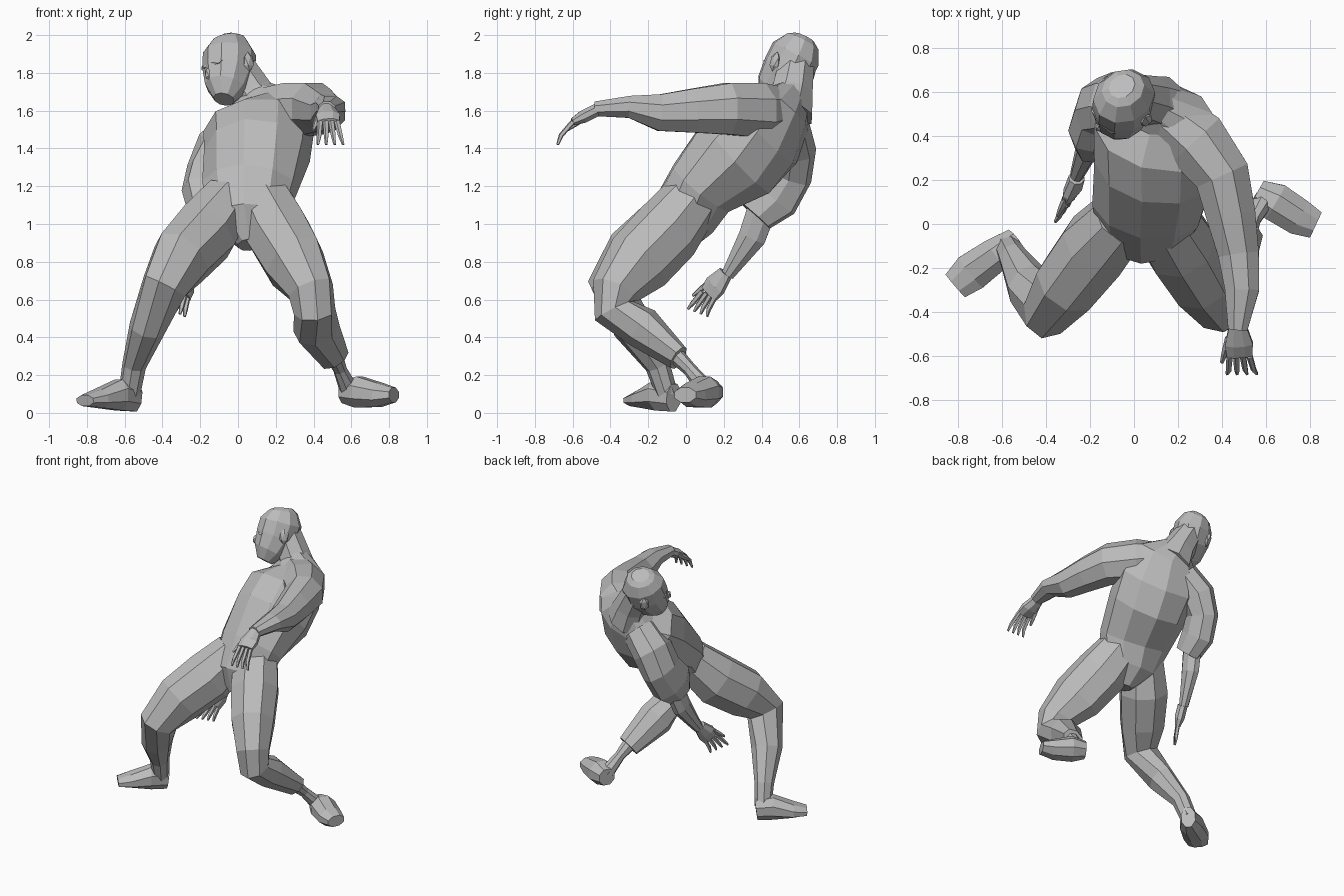
import bpy, bmesh, math
from mathutils import Vector, Matrix

default = bpy.data.objects.get("Cube")
if default:
    bpy.data.objects.remove(default, do_unlink=True)

# One plain clay material
clay = bpy.data.materials.new("grey_clay")
clay.use_nodes = True
clay.diffuse_color = (0.5, 0.5, 0.5, 1)
bsdf = clay.node_tree.nodes["Principled BSDF"]
bsdf.inputs["Base Color"].default_value = clay.diffuse_color
bsdf.inputs["Roughness"].default_value = 0.8


def finish(name, bm):
    bmesh.ops.recalc_face_normals(bm, faces=bm.faces[:])
    mesh = bpy.data.meshes.new(name)
    bm.to_mesh(mesh)
    bm.free()
    mesh.materials.append(clay)
    obj = bpy.data.objects.new(name, mesh)
    bpy.context.collection.objects.link(obj)
    return obj


def loft(name, rings, side, end_side=None, sides=8):
    """Skin elliptical rings (x, y, z, half width, half depth) along a bent path."""
    bm = bmesh.new()
    points = [Vector(ring[:3]) for ring in rings]
    start = Vector(side)
    end = Vector(end_side or side)
    last = len(rings) - 1
    loops = []
    for i, ring in enumerate(rings):
        before = points[i] - points[max(i - 1, 0)]
        after = points[min(i + 1, last)] - points[i]
        along = (before.normalized() + after.normalized()).normalized()
        across = start.lerp(end, i / last)
        across = (across - along * across.dot(along)).normalized()
        deep = along.cross(across)
        loop = []
        for k in range(sides):
            angle = math.tau * (k + 0.5) / sides
            offset = across * math.cos(angle) * ring[3] + deep * math.sin(angle) * ring[4]
            loop.append(bm.verts.new(points[i] + offset * 1.05))
        loops.append(loop)
    for low, high in zip(loops, loops[1:]):
        for k in range(sides):
            n = (k + 1) % sides
            bm.faces.new((low[k], low[n], high[n], high[k]))
    bm.faces.new(loops[0])
    bm.faces.new(loops[-1])
    return finish(name, bm)


def hand(prefix, wrist, knuckles, tips, spread, thumb_side):
    """Flat palm, four curled fingers and a thumb."""
    wrist, knuckles, tips, spread = map(Vector, (wrist, knuckles, tips, spread))
    middle = wrist.lerp(knuckles, 0.6)
    loft(prefix + "_palm", [(*wrist, .04, .035), (*middle, .065, .035),
                            (*knuckles, .06, .02)], spread)
    for i in range(4):
        f = i - 1.5
        root = knuckles + spread * f * 0.03
        tip = tips + spread * f * 0.045
        bend = root.lerp(tip, 0.5) + (knuckles - wrist) * 0.15
        loft(f"{prefix}_finger_{i + 1}", [(*root, .015, .014), (*bend, .013, .013),
                                          (*tip, .007, .007)], spread, sides=5)
    root = wrist.lerp(knuckles, 0.4) + spread * thumb_side * 0.04
    tip = knuckles.lerp(tips, 0.35) + spread * thumb_side * 0.085
    loft(prefix + "_thumb", [(*root, .02, .02), (*root.lerp(tip, 0.6), .015, .015),
                             (*tip, .008, .008)], spread, sides=5)


# Torso leaning back, twisting towards broad shoulders
shoulder_line = (0.85, -0.35, 0.3)
loft("torso", [
    (.06, -.07, .89, .06, .09), (.045, -.02, 1.03, .2, .17), (.06, .08, 1.19, .245, .185),
    (.1, .27, 1.36, .27, .255), (.11, .41, 1.49, .285, .23),
    (.13, .52, 1.6, .23, .14), (.08, .57, 1.69, .1, .09)],
    (1, 0, 0), shoulder_line, sides=10)
loft("neck", [(.13, .54, 1.59, .15, .12), (.07, .56, 1.7, .11, .11),
              (-.01, .58, 1.84, .09, .1)], (.8, -.6, 0))

# Head turned towards the right and rolled
face_side = Vector((.64, -.72, .25)).normalized()
loft("head", [
    (-.075, .425, 1.66, .05, .055), (-.065, .47, 1.72, .1, .11),
    (-.05, .535, 1.81, .125, .14), (-.045, .58, 1.9, .125, .14),
    (-.05, .615, 1.965, .09, .095), (-.055, .625, 1.985, .055, .06)], face_side, sides=10)
head_up = Vector((-.1, .25, .95))
head_up = (head_up - face_side * head_up.dot(face_side)).normalized()
head_back = head_up.cross(face_side)
head_frame = Matrix((face_side, head_back, head_up)).transposed().to_4x4()
head_frame.translation = (-.05, .545, 1.83)


def head_part(name, place, size):
    """Faceted lump placed in the head's own left, back, up frame."""
    bm = bmesh.new()
    bmesh.ops.create_icosphere(bm, subdivisions=1, radius=1)
    bm.transform(head_frame @ Matrix.Translation(place) @ Matrix.Diagonal((*size, 1)))
    return finish(name, bm)


head_part("nose", (0, -.14, -.05), (.02, .03, .04))
head_part("brow", (0, -.115, 0), (.095, .03, .018))
for label, sign in (("left", 1), ("right", -1)):
    head_part(label + "_ear", (sign * .13, .03, 0), (.02, .035, .055))

# Left arm reaching forward
loft("left_arm", [
    (.13, .51, 1.61, .12, .11), (.28, .38, 1.6, .15, .15), (.4, .22, 1.61, .13, .14),
    (.44, .04, 1.6, .115, .12), (.475, -.14, 1.59, .095, .1),
    (.49, -.3, 1.62, .08, .06), (.47, -.48, 1.61, .045, .04)], (1, .2, 0))
hand("left_hand", (.47, -.46, 1.61), (.48, -.6, 1.54), (.49, -.68, 1.42), (1, 0, 0), -1)

# Right arm hanging behind, with a wide sleeve over a thin forearm
loft("right_upper_arm", [
    (.02, .53, 1.52, .11, .12), (-.1, .545, 1.4, .12, .14), (-.165, .53, 1.27, .1, .14),
    (-.19, .45, 1.15, .1, .155), (-.18, .36, 1.05, .08, .11)], (1, -.3, 0))
loft("right_forearm", [(-.18, .41, 1.1, .05, .08), (-.21, .35, .93, .05, .075),
                       (-.26, .22, .73, .03, .035)], (1, 0, 0))
hand("right_hand", (-.26, .21, .74), (-.29, .12, .63), (-.32, .06, .53), (.55, .75, -.3), -1)

# Right leg, knee forward
loft("right_leg", [
    (-.05, .03, 1.13, .14, .14), (-.17, -.1, .96, .165, .18), (-.3, -.27, .82, .15, .17),
    (-.39, -.39, .67, .115, .13), (-.48, -.28, .45, .09, .105),
    (-.55, -.15, .25, .06, .065), (-.575, -.1, .1, .055, .055)], (.8, -.5, 0))
loft("right_foot", [
    (-.54, -.065, .08, .05, .075), (-.63, -.14, .095, .08, .085),
    (-.74, -.22, .075, .09, .05), (-.81, -.28, .065, .07, .03)], (-.6, .8, 0))

# Left leg, shin folded back, thin ankle below the cuff
loft("left_leg", [
    (.13, .03, 1.13, .15, .15), (.21, -.1, .96, .165, .18), (.3, -.25, .8, .15, .18),
    (.385, -.37, .65, .115, .13), (.405, -.38, .54, .105, .11),
    (.415, -.23, .45, .12, .105), (.51, -.04, .29, .08, .06)], (.8, .5, 0))
loft("left_ankle", [(.5, -.07, .32, .05, .045), (.54, .02, .23, .035, .035),
                    (.59, .11, .12, .05, .045)], (.8, .4, 0))
loft("left_foot", [
    (.56, .145, .11, .06, .06), (.64, .1, .11, .09, .085),
    (.75, .03, .095, .085, .065), (.825, -.005, .095, .065, .04)], (.5, .85, 0))
